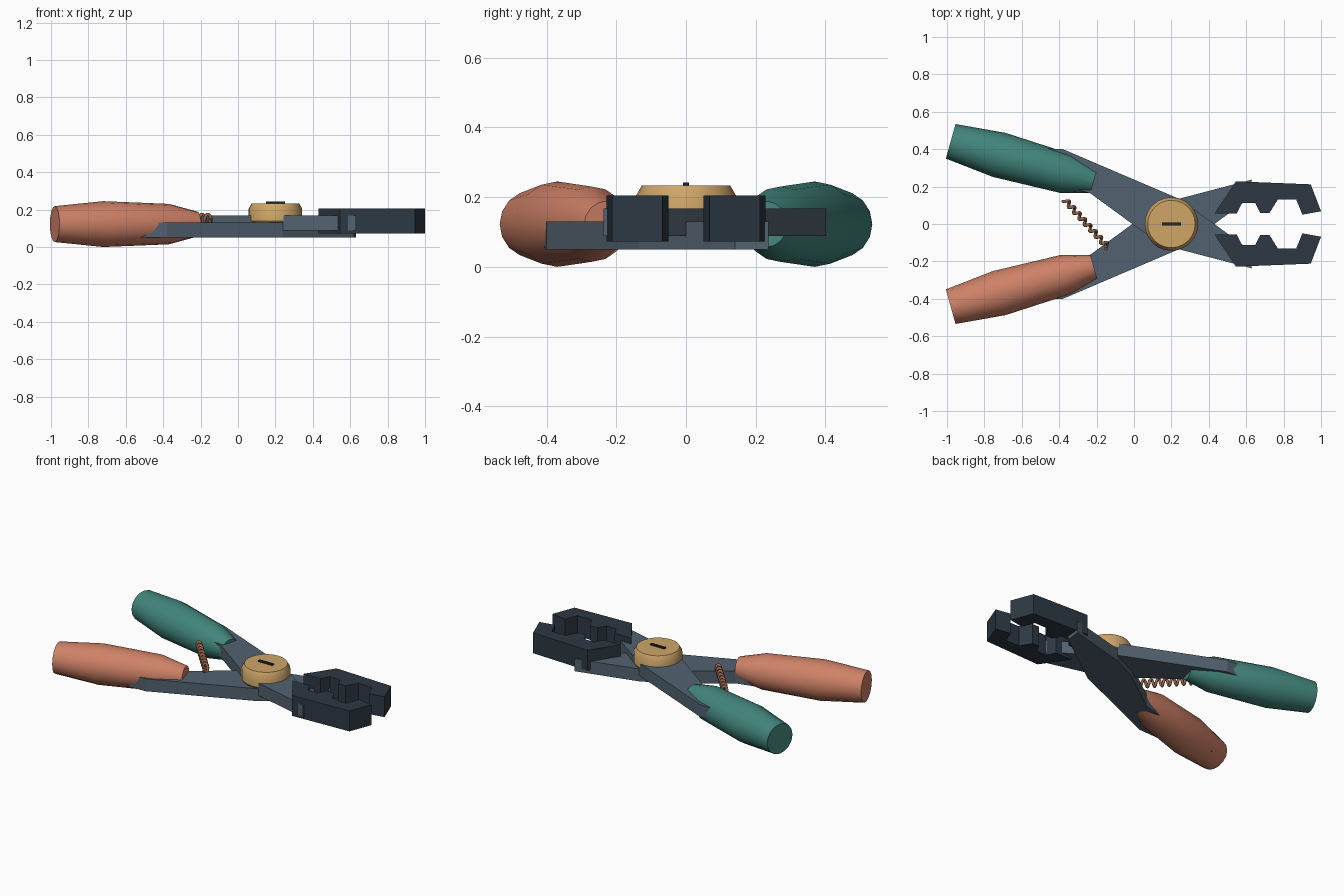
import bpy, bmesh, math
from mathutils import Vector, Matrix

cube = bpy.data.objects.get("Cube")
if cube:
    bpy.data.objects.remove(cube, do_unlink=True)


def material(name, rgb):
    m = bpy.data.materials.new(name)
    m.use_nodes = True
    m.diffuse_color = (*rgb, 1)
    m.node_tree.nodes["Principled BSDF"].inputs["Base Color"].default_value = (*rgb, 1)
    return m


steel = material("blue grey steel", (0.085, 0.12, 0.16))
dark_steel = material("dark jaw steel", (0.026, 0.04, 0.056))
coral = material("coral rubber", (0.62, 0.22, 0.135))
teal = material("teal rubber", (0.055, 0.24, 0.205))
brass = material("brass", (0.62, 0.38, 0.14))
copper = material("copper wire", (0.33, 0.14, 0.07))
black = material("slot black", (0.015, 0.02, 0.026))


def finish(name, bm, mat, smooth=False):
    bmesh.ops.recalc_face_normals(bm, faces=bm.faces)
    mesh = bpy.data.meshes.new(name)
    bm.to_mesh(mesh)
    bm.free()
    mesh.materials.append(mat)
    ob = bpy.data.objects.new(name, mesh)
    bpy.context.collection.objects.link(ob)
    if smooth:
        bpy.ops.object.select_all(action='DESELECT')
        ob.select_set(True)
        bpy.context.view_layer.objects.active = ob
        bpy.ops.object.shade_smooth_by_angle(angle=math.radians(35))
    return ob


def plate(name, outline, z0, z1, mat, side=1):
    """Extrude an outline upward; side=-1 mirrors it across y."""
    bm = bmesh.new()
    face = bm.faces.new([bm.verts.new((x, y * side, z0)) for x, y in outline])
    top = bmesh.ops.extrude_face_region(bm, geom=[face])["geom"]
    bmesh.ops.translate(bm, vec=(0, 0, z1 - z0),
                        verts=[v for v in top if isinstance(v, bmesh.types.BMVert)])
    return finish(name, bm, mat)


def lathe(name, profile, sides, matrix, mat):
    """Turn (radius, height) rings about local z, with flat end caps."""
    bm = bmesh.new()
    rings = []
    for r, h in profile:
        rings.append([bm.verts.new((r * math.cos(math.tau * i / sides),
                                    r * math.sin(math.tau * i / sides), h))
                      for i in range(sides)])
    for a, b in zip(rings, rings[1:]):
        for i in range(sides):
            j = (i + 1) % sides
            bm.faces.new((a[i], a[j], b[j], b[i]))
    bm.faces.new(rings[0])
    bm.faces.new(rings[-1])
    bm.transform(matrix)
    return finish(name, bm, mat, True)


# Outlines of one lever and one notched jaw
LEVER = [(-0.87, 0.325), (-0.235, 0.165), (0.06, -0.05), (0.24, -0.135),
         (0.63, -0.237), (0.62, -0.14), (0.43, 0), (0.24, 0.135),
         (-0.38, 0.4), (-0.85, 0.42)]
JAW = [(0.43, 0.055), (0.545, 0.228), (0.945, 0.212), (1.0, 0.068),
       (0.9, 0.05), (0.867, 0.132), (0.77, 0.132), (0.725, 0.06),
       (0.675, 0.06), (0.648, 0.112), (0.578, 0.112), (0.55, 0.057)]
GRIP = [(0.096, 0), (0.1225, 0.27), (0.108, 0.635), (0.066, 0.794)]

# Two crossing levers, each with a grip; matching jaws
for side, word, z, rubber in ((1, "left", 0.088, teal), (-1, "right", 0.05, coral)):
    plate(word + "_lever", LEVER, z, z + 0.08, steel, side)
    plate(word + "_jaw", JAW, 0.073, 0.205, dark_steel, side)
    tail = Vector((-0.98, 0.442 * side, 0.1225))
    axis = Vector((0.765, -0.214 * side, 0))
    turn = axis.to_track_quat('Z', 'Y').to_matrix().to_4x4()
    lathe(word + "_grip", GRIP, 16, Matrix.Translation(tail) @ turn, rubber)

# Pivot cap with its screw slot
lathe("pivot_cap", [(0.135, 0.13), (0.143, 0.14), (0.143, 0.205), (0.127, 0.233)], 24,
      Matrix.Translation((0.2, 0, 0)), brass)
plate("pivot_slot", [(0.15, -0.008), (0.25, -0.008), (0.25, 0.008), (0.15, 0.008)],
      0.233, 0.242, black)

# Coil spring between the levers
start, end = Vector((-0.37, 0.13, 0.15)), Vector((-0.14, -0.125, 0.15))
across = (end - start).cross(Vector((0, 0, 1))).normalized()
turns, steps = 8, 10
curve = bpy.data.curves.new("return_spring", 'CURVE')
curve.dimensions = '3D'
curve.bevel_depth = 0.009
curve.bevel_resolution = 1
curve.use_fill_caps = True
spline = curve.splines.new('POLY')
spline.points.add(turns * steps)
for i, p in enumerate(spline.points):
    a = math.tau * i / steps
    pos = start.lerp(end, i / (turns * steps))
    pos += across * 0.013 * math.cos(a) + Vector((0, 0, 0.025 * math.sin(a)))
    p.co = (*pos, 1)
curve.materials.append(copper)
spring = bpy.data.objects.new("return_spring", curve)
bpy.context.collection.objects.link(spring)
